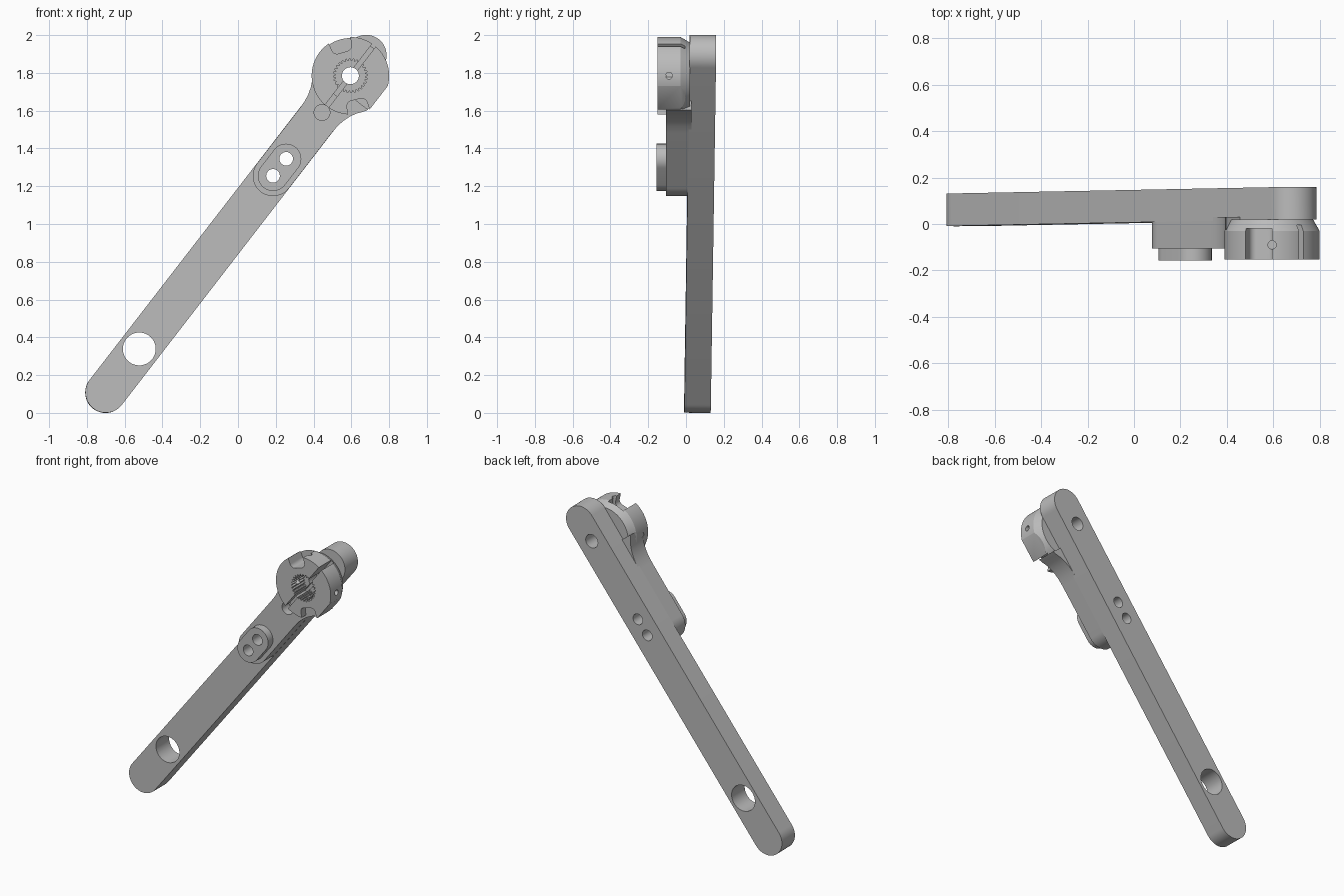
import bpy, bmesh
from math import sin, cos, pi, radians, atan2
from mathutils import Matrix, Vector

if "Cube" in bpy.data.objects:
    bpy.data.objects.remove(bpy.data.objects["Cube"])

grey = bpy.data.materials.new("satin_grey")
grey.use_nodes = True
grey.diffuse_color = (0.5, 0.5, 0.5, 1)
grey.node_tree.nodes["Principled BSDF"].inputs["Base Color"].default_value = (0.5, 0.5, 0.5, 1)

# Arm frame: x runs along the arm, y across it, z towards the front; origin at the hub
slope = atan2(1.786, 1.38)
FRAME = Matrix(((cos(slope), -sin(slope), 0, 0.595),
                (0, 0, -1, 0),
                (sin(slope), cos(slope), 0, 1.785),
                (0, 0, 0, 1)))


def arc(cx, cy, r, start, end, n=24):
    return [(cx + r * cos(radians(start + (end - start) * i / n)),
             cy + r * sin(radians(start + (end - start) * i / n))) for i in range(n + 1)]


def circle(cx, cy, r, n=48):
    return arc(cx, cy, r, 0, 360, n)[:-1]


def stadium(x0, x1, r):
    return arc(x1, 0, r, -90, 90) + arc(x0, 0, r, 90, 270)


def rect(x0, x1, y0, y1):
    return [(x0, y0), (x1, y0), (x1, y1), (x0, y1)]


def prism(name, outline, z0, z1, matrix=FRAME, back_scale=1):
    """Extrude an outline between two depths."""
    bm = bmesh.new()
    low = [bm.verts.new((x * back_scale, y * back_scale, z0)) for x, y in outline]
    high = [bm.verts.new((x, y, z1)) for x, y in outline]
    bm.faces.new(low[::-1])
    bm.faces.new(high)
    for i in range(len(low)):
        j = (i + 1) % len(low)
        bm.faces.new((low[i], low[j], high[j], high[i]))
    mesh = bpy.data.meshes.new(name)
    bm.to_mesh(mesh)
    bm.free()
    mesh.materials.append(grey)
    obj = bpy.data.objects.new(name, mesh)
    bpy.context.collection.objects.link(obj)
    obj.matrix_world = matrix
    return obj


def combine(obj, others, operation="DIFFERENCE"):
    """Apply booleans and remove the helper solids."""
    for other in others:
        other.hide_render = True
        mod = obj.modifiers.new("cut", "BOOLEAN")
        mod.operation, mod.solver, mod.object = operation, "EXACT", other
    bpy.context.view_layer.update()
    obj.data = bpy.data.meshes.new_from_object(
        obj.evaluated_get(bpy.context.evaluated_depsgraph_get()))
    obj.modifiers.clear()
    for other in others:
        bpy.data.objects.remove(other)


def drill(x, r, z0=-0.4, z1=0.4):
    return prism("drill", circle(x, 0, r), z0, z1)


PIN_A, PIN_B, BORE = -0.67, -0.556, 0.045

# Long bar, leaning back slightly towards the hub
bar = prism("long_bar", stadium(-2.118, 0.137, 0.108), -0.157, -0.017,
            FRAME @ Matrix.Rotation(0.012, 4, "Y"))
combine(bar, [drill(-1.828, 0.087), drill(PIN_A, 0.036), drill(PIN_B, 0.036), drill(0, BORE)])

# Bracket whose sides flare out to meet the hub
side = [(-0.30, -0.107), (-0.255, -0.109), (-0.215, -0.116), (-0.175, -0.129),
        (-0.14, -0.147), (-0.11, -0.17), (-0.085, -0.185)]
flare = side + [(x, -y) for x, y in reversed(side)]
bracket = prism("flared_bracket", flare + arc(PIN_A, 0, 0.107, 90, 270), -0.03, 0.105)
combine(bracket, [drill(PIN_A, 0.036), drill(PIN_B, 0.036), drill(0, 0.13),
                  drill(-0.246, 0.042, 0.03)])

# Raised pad around the two pin holes
pad = prism("pin_pad", stadium(PIN_A, PIN_B, 0.08), 0.09, 0.157)
combine(pad, [drill(PIN_A, 0.036), drill(PIN_B, 0.036)])

# Clamp hub: disc with a tapered back
hub = prism("clamp_hub", circle(0, 0, 0.205, 96), 0.03, 0.152)
combine(hub, [prism("taper", circle(0, 0, 0.205, 96), -0.02, 0.03, back_scale=0.86)], "UNION")

# Toothed socket, clamp slit, relief hole and side flat
teeth = 28
socket = [((0.09 if i % 4 < 2 else 0.078) * cos(pi * i / teeth / 2),
           (0.09 if i % 4 < 2 else 0.078) * sin(pi * i / teeth / 2)) for i in range(teeth * 4)]
cutters = [prism("socket", socket, 0.03, 0.3), drill(0, BORE),
           prism("slit", rect(-0.25, 0.3, -0.012, 0.012), 0.005, 0.3),
           drill(-0.246, 0.042, 0.03),
           prism("flat", rect(-0.3, 0.3, -0.3, -0.19), -0.3, 0.3)]

# Two opposite round-cornered notches
notch = arc(0.16, 0, 0.03, 180, 270, 8)
notch = [(x, y - 0.025) for x, y in notch]
notch = notch + [(0.3, -0.07), (0.3, 0.07)] + [(x, -y) for x, y in reversed(notch)]
for angle in (107, 283):
    turn = Matrix.Rotation(radians(angle) - slope, 4, "Z")
    cutters.append(prism("notch", notch, 0.02, 0.3, FRAME @ turn))

# Set-screw holes along the upright and sideways axes
centre = Vector((0.595, -0.09, 1.785))
for axis in (Vector((1, 0, 0)), Vector((0, 0, 1))):
    aim = Matrix.Translation(centre) @ axis.to_track_quat("Z", "Y").to_matrix().to_4x4()
    cutters.append(prism("screw", circle(0, 0, 0.018, 24), -0.3, 0.3, aim))
combine(hub, cutters)

# Smooth round walls, keep edges crisp
bpy.ops.object.select_all(action="DESELECT")
for part in (bar, bracket, pad, hub):
    part.select_set(True)
bpy.context.view_layer.objects.active = hub
bpy.ops.object.shade_smooth_by_angle(angle=radians(25))
